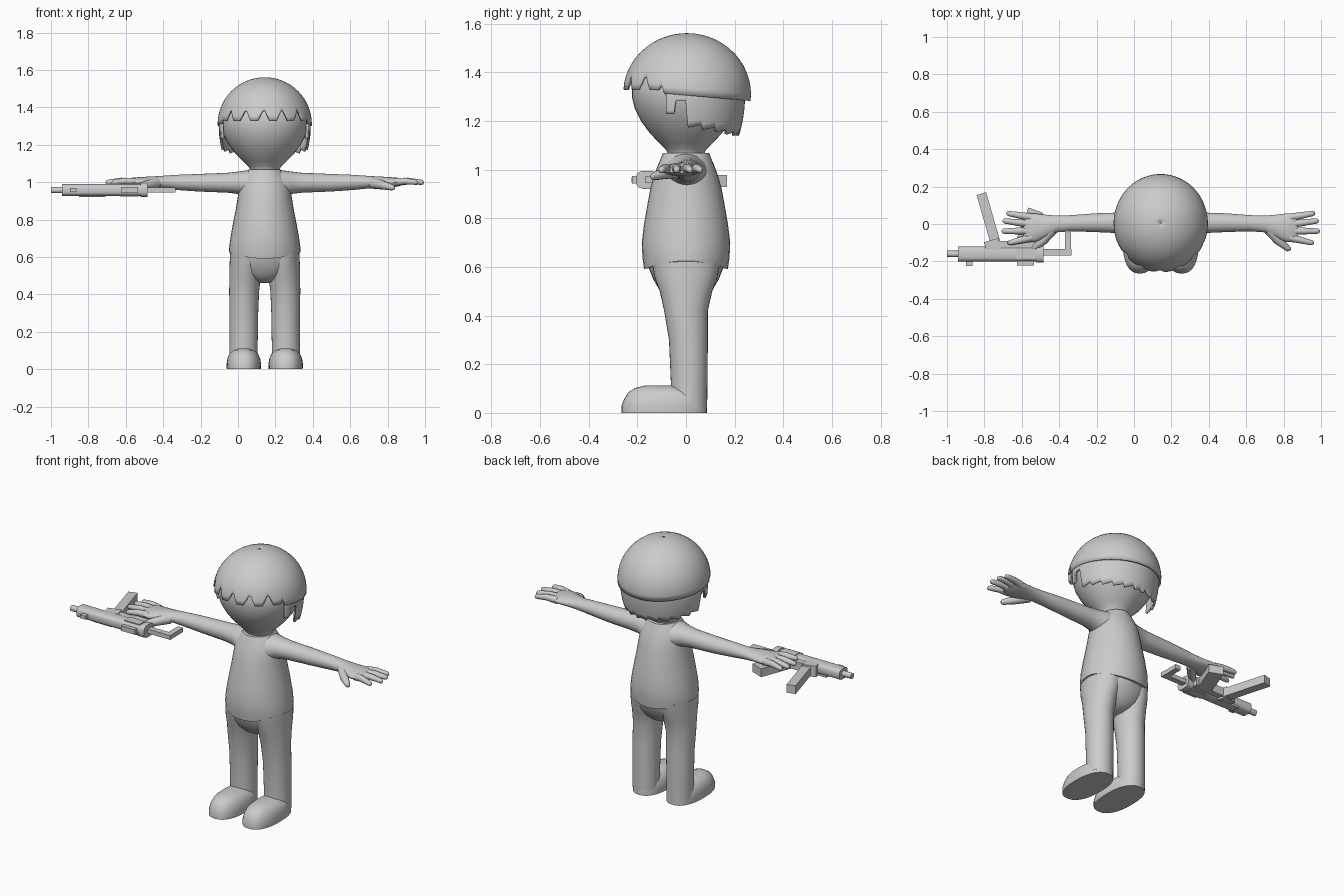
import bpy, math
from mathutils import Vector, Matrix

if "Cube" in bpy.data.objects:
    bpy.data.objects.remove(bpy.data.objects["Cube"])

CX = 0.143  # the figure stands off-centre in x
grey = bpy.data.materials.new("plain grey")
grey.diffuse_color = (0.6, 0.6, 0.6, 1)
grey.use_nodes = True
grey.node_tree.nodes["Principled BSDF"].inputs["Base Color"].default_value = grey.diffuse_color


def make(name, verts, faces, angle=40):
    me = bpy.data.meshes.new(name)
    me.from_pydata(verts, [], faces)
    me.materials.append(grey)
    ob = bpy.data.objects.new(name, me)
    bpy.context.collection.objects.link(ob)
    bpy.ops.object.select_all(action='DESELECT')
    ob.select_set(True)
    bpy.context.view_layer.objects.active = ob
    bpy.ops.object.mode_set(mode='EDIT')
    bpy.ops.mesh.select_all(action='SELECT')
    bpy.ops.mesh.normals_make_consistent(inside=False)
    bpy.ops.object.mode_set(mode='OBJECT')
    bpy.ops.object.shade_smooth_by_angle(angle=math.radians(angle))
    return ob


def loft(name, rings, axis='z', n=32, power=2.0, wave=0.0):
    """Skin rings (x, y, z, ra, rb); wave bends the first ring like a hem."""
    verts, faces = [], []
    for k, (x, y, z, ra, rb) in enumerate(rings):
        for i in range(n):
            a = 2 * math.pi * i / n
            c, s = math.cos(a), math.sin(a)
            u = math.copysign(abs(c) ** (2 / power), c) * ra
            v = math.copysign(abs(s) ** (2 / power), s) * rb
            if axis == 'z':
                dz = wave * math.cos(2 * a) if k == 0 else 0
                verts.append((x + u, y + v, z + dz))
            else:
                verts.append((x, y + u, z + v))
    for k in range(len(rings) - 1):
        for i in range(n):
            j = (i + 1) % n
            faces.append((k * n + i, k * n + j, k * n + n + j, k * n + n + i))
    faces.append(tuple(range(n)))
    faces.append(tuple(range((len(rings) - 1) * n, len(rings) * n)))
    return make(name, verts, faces)


def rod(name, points, radii, n=12):
    """Round tapering rod through points with rounded ends."""
    pts = [Vector(p) for p in points]
    d0, d1 = (pts[1] - pts[0]).normalized(), (pts[-1] - pts[-2]).normalized()
    pts = pts + [pts[-1] + d1 * radii[-1] * 0.6, pts[-1] + d1 * radii[-1]]
    radii = list(radii) + [radii[-1] * 0.8, radii[-1] * 0.2]
    side = d0.cross(Vector((0, 0, 1))).normalized()
    up = side.cross(d0)
    verts, faces = [], []
    for p, r in zip(pts, radii):
        for i in range(n):
            a = 2 * math.pi * i / n
            verts.append(p + side * math.cos(a) * r + up * math.sin(a) * r)
    for k in range(len(pts) - 1):
        for i in range(n):
            j = (i + 1) % n
            faces.append((k * n + i, k * n + j, k * n + n + j, k * n + n + i))
    faces += [tuple(range(n)), tuple(range(len(verts) - n, len(verts)))]
    return make(name, verts, faces)


def box(name, center, size, rot=0.0):
    m = Matrix.Translation(center) @ Matrix.Rotation(rot, 4, 'Z')
    verts = [m @ Vector((sx * size[0] / 2, sy * size[1] / 2, sz * size[2] / 2))
             for sx in (-1, 1) for sy in (-1, 1) for sz in (-1, 1)]
    faces = [(0, 1, 3, 2), (4, 6, 7, 5), (0, 4, 5, 1), (2, 3, 7, 6), (0, 2, 6, 4), (1, 5, 7, 3)]
    return make(name, verts, faces, 30)


def shell(name, angles, rows, point, closed):
    """Thin sheet of hair: point(angle in degrees, 0..1 from hem to top)."""
    m = len(angles)
    verts = [point(a, r / rows) for r in range(rows + 1) for a in angles]
    faces = [(r * m + i, r * m + (i + 1) % m, r * m + m + (i + 1) % m, r * m + m + i)
             for r in range(rows) for i in range(m if closed else m - 1)]
    ob = make(name, verts, faces, 45)
    sol = ob.modifiers.new("thickness", 'SOLIDIFY')
    sol.thickness, sol.offset = 0.012, 0
    return ob


# Head and neck
loft("head", [(CX, 0, z, r, r * 0.96) for z, r in (
    (1.03, .075), (1.065, .077), (1.085, .088), (1.11, .115), (1.15, .155), (1.2, .193),
    (1.25, .219), (1.30, .232), (1.35, .231), (1.4, .21), (1.46, .16), (1.5, .1))], n=40)


# Hair cap with a notched fringe and tilted hem
def hem(a):
    y = 0.26 * math.sin(math.radians(a))
    z = 1.305 - 0.085 * y
    d = (a - 270 + 180) % 360 - 180
    if abs(d) < 68:
        z = 1.328
        t = ((d + 60) % 24) / 24
        z += 0.065 * max(0, 1 - abs(t - 0.45) / 0.3)
    return z


def cap_point(a, t):
    r = math.radians(a)
    z0 = hem(a)
    th0 = math.asin((z0 - 1.31) / 0.245)
    th = th0 + (math.pi / 2 - 0.004 - th0) * t
    k = 0.246 * min(1, math.cos(th))
    return (CX + k * math.cos(r), 0.004 + 1.045 * k * math.sin(r), 1.31 + 0.245 * math.sin(th))


shell("hair_cap", list(range(0, 360, 3)), 14, cap_point, True)


# Back hair and sideburns below the cap
def back_point(a, t):
    b = min(a, 180 - a)
    if b < -10:
        low = 1.23
    elif b < 2:
        low = 1.285
    else:
        low = 1.175 - 0.035 * min(1, b / 60) + 0.022 * (((b - 2) % 16) / 16)
    z = low + (1.315 - low) * t
    k = 0.240 - 0.9 * max(0, 1.28 - z) ** 2 - 0.05 * max(0, 1.28 - z)
    r = math.radians(a)
    return (CX + k * math.cos(r), 0.985 * k * math.sin(r), z)


shell("back_hair", list(range(-20, 201, 2)), 6, back_point, False)

# Shirt body
loft("shirt", [(CX, 0, z, rx, ry) for z, rx, ry in (
    (.608, .192, .172), (.64, .192, .179), (.70, .184, .182), (.78, .17, .172), (.86, .154, .158),
    (.93, .143, .145), (.98, .138, .13), (1.02, .125, .115), (1.05, .1, .102), (1.068, .085, .095))],
    n=32, wave=0.017)

# Trousers seat
loft("trouser_seat", [(CX, 0, .66, .18, .165), (CX, 0, .6, .187, .155), (CX, 0, .55, .182, .135),
                      (CX, 0, .51, .15, .112), (CX, 0, .48, .09, .085), (CX, 0, .462, .04, .05)])

# Arms, hands, legs and shoes, mirrored about the body's middle
for label, s in (("left", 1), ("right", -1)):
    def X(d):
        return CX + s * d
    loft(label + "_leg", [(X(dx), y, z, rx, ry) for dx, y, z, rx, ry in (
        (.113, .013, .02, .075, .074), (.113, .013, .12, .075, .075), (.112, .01, .3, .077, .08),
        (.11, .0, .42, .08, .09), (.104, .0, .5, .085, .108), (.097, 0, .56, .091, .13),
        (.095, 0, .62, .09, .14))])
    loft(label + "_shoe", [(X(.112), y, z, rx, ry) for y, z, rx, ry in (
        (-.089, 0, .091, .176), (-.089, .03, .092, .176), (-.085, .06, .087, .168),
        (-.085, .085, .075, .152), (-.095, .102, .055, .115), (-.11, .112, .025, .06))], power=2.4)
    loft(label + "_arm", [(X(d), y, z, ry, rz) for d, y, z, ry, rz in (
        (.04, 0, .985, .1, .085), (.1, 0, .99, .085, .073), (.14, .003, .997, .066, .06),
        (.2, .006, .997, .056, .053), (.35, .007, .997, .05, .047), (.48, .004, .999, .043, .04),
        (.56, 0, 1.0, .045, .033), (.62, -.012, 1.0, .062, .03), (.67, -.02, 1.0, .076, .027),
        (.71, -.02, 1.0, .078, .024), (.735, -.02, 1.0, .07, .014))], axis='x', n=24)
    # fingers: root offset, root y, tip offset, tip y
    for i, (d0, y0, d1, y1) in enumerate(((.69, .035, .812, .056), (.70, .0, .832, .016),
                                          (.70, -.037, .838, -.038), (.69, -.072, .805, -.1))):
        rod(f"{label}_finger_{i + 1}", [(X(d0), y0, 1.0), (X((d0 + d1) / 2), (y0 + y1) / 2, 1.006),
                                        (X(d1), y1, 1.0)], (.021, .018, .014))
    rod(label + "_thumb", [(X(.58), -.03, .995), (X(.63), -.09, .985), (X(.68), -.132, .972)],
        (.03, .024, .016))

# Toy blaster lying on its side under the right hand
GY, GZ = -.16, .958
loft("blaster_body", [(-.94, GY, GZ, .04, .032), (-.49, GY, GZ, .04, .032)], axis='x', n=24, power=3)
loft("blaster_barrel", [(-1, GY, GZ, .017, .017), (-.93, GY, GZ, .017, .017)], axis='x', n=16)
loft("blaster_rear_cap", [(-.52, GY, GZ, .046, .037), (-.485, GY, GZ, .046, .037)], axis='x', n=24, power=3)
box("blaster_receiver", (-.64, -.122, GZ), (.23, .06, .05))
box("blaster_magazine_well", (-.755, -.115, .955), (.08, .06, .066), .28)
box("blaster_magazine", (-.778, .03, .953), (.053, .275, .05), .28)
box("blaster_grip", (-.56, -.02, .955), (.085, .2, .05), -.36)
box("blaster_front_sight", (-.88, -.21, GZ), (.035, .03, .02))
box("blaster_rear_sight", (-.58, -.205, GZ), (.09, .034, .03))
box("blaster_side_plate", (-.58, GY, GZ), (.1, .05, .07))
box("blaster_under_plate", (-.785, -.15, .927), (.13, .05, .012))
box("stock_arm", (-.42, -.152, GZ), (.17, .034, .026))
box("stock_butt", (-.353, -.105, GZ), (.034, .12, .026))
